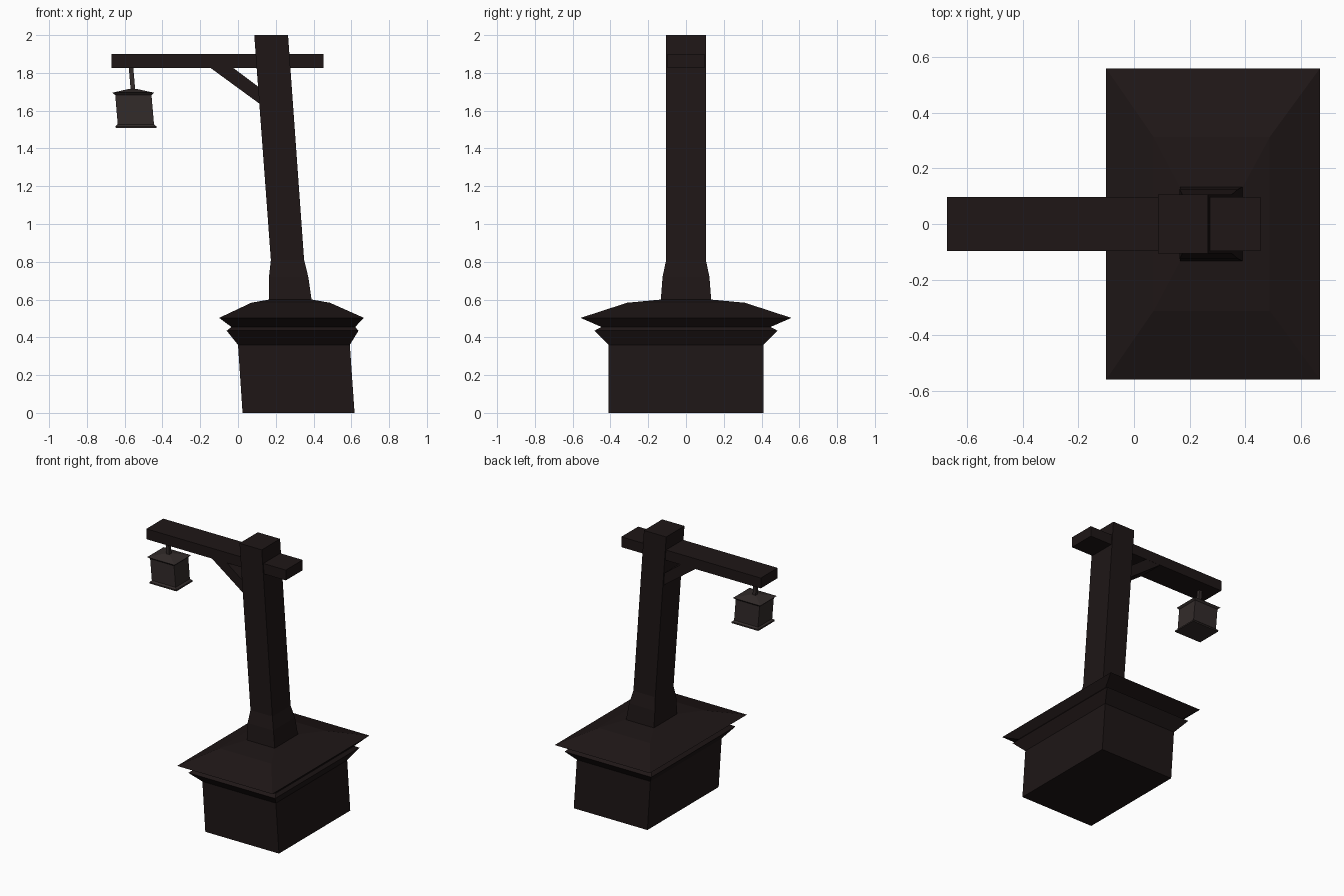
import bpy, bmesh

if "Cube" in bpy.data.objects:
    bpy.data.objects.remove(bpy.data.objects["Cube"])

def material(name, rgb):
    m = bpy.data.materials.new(name)
    m.diffuse_color = (*rgb, 1)
    m.use_nodes = True
    m.node_tree.nodes["Principled BSDF"].inputs["Base Color"].default_value = m.diffuse_color
    return m

wood = material("dark_wood", (0.013, 0.008, 0.008))
metal = material("lantern_metal", (0.032, 0.024, 0.023))

def finish(name, bm, mat):
    bmesh.ops.recalc_face_normals(bm, faces=bm.faces)
    me = bpy.data.meshes.new(name)
    bm.to_mesh(me)
    bm.free()
    me.materials.append(mat)
    ob = bpy.data.objects.new(name, me)
    bpy.context.collection.objects.link(ob)
    return ob

def loft(name, rings, mat):
    """Capped stack of rectangles, each (z, x0, x1, half depth)."""
    bm = bmesh.new()
    loops = [[bm.verts.new(p) for p in
              ((x0, -d, z), (x1, -d, z), (x1, d, z), (x0, d, z))]
             for z, x0, x1, d in rings]
    for a, b in zip(loops, loops[1:]):
        for i in range(4):
            j = (i + 1) % 4
            bm.faces.new((a[i], a[j], b[j], b[i]))
    bm.faces.new(loops[0])
    bm.faces.new(loops[-1])
    return finish(name, bm, mat)

def prism(name, profile, d, mat):
    """Side profile in x, z extruded to y = -d .. d."""
    bm = bmesh.new()
    f = bm.faces.new([bm.verts.new((x, -d, z)) for x, z in profile])
    new = bmesh.ops.extrude_face_region(bm, geom=[f])["geom"]
    bmesh.ops.translate(bm, vec=(0, 2 * d, 0),
                        verts=[v for v in new if isinstance(v, bmesh.types.BMVert)])
    return finish(name, bm, mat)

# Leaning pedestal with stepped moulding and sloped cap
loft("pedestal", [
    (0.00, 0.024, 0.617, 0.41),
    (0.36, 0.00, 0.592, 0.41),
    (0.435, -0.06, 0.638, 0.485),
    (0.455, -0.035, 0.62, 0.448),
    (0.503, -0.10, 0.667, 0.558),
    (0.583, 0.07, 0.487, 0.312),
    (0.60, 0.165, 0.39, 0.133)], wood)

# Leaning post with flared foot
loft("post", [
    (0.59, 0.165, 0.391, 0.134),
    (0.72, 0.164, 0.372, 0.124),
    (0.81, 0.174, 0.35, 0.105),
    (2.00, 0.086, 0.265, 0.105)], wood)

# Cross beam and diagonal brace
loft("cross_beam", [(1.825, -0.67, 0.453, 0.097), (1.90, -0.67, 0.453, 0.097)], wood)
prism("brace", [(-0.145, 1.826), (-0.025, 1.826), (0.13, 1.71), (0.13, 1.625)], 0.096, wood)

# Hanging lantern, leaning like the post: (z, half width, half depth)
def hung(name, rings, mat):
    def cx(z):
        return -0.566 + (1.825 - z) * 0.085
    loft(name, [(z, cx(z) - w, cx(z) + w, d) for z, w, d in rings], mat)

hung("lantern_hanger", [(1.70, 0.012, 0.012), (1.83, 0.012, 0.012)], metal)
hung("lantern", [
    (1.507, 0.108, 0.093),
    (1.517, 0.108, 0.093),
    (1.528, 0.096, 0.082),
    (1.682, 0.096, 0.082),
    (1.695, 0.110, 0.095),
    (1.714, 0.025, 0.022)], metal)
